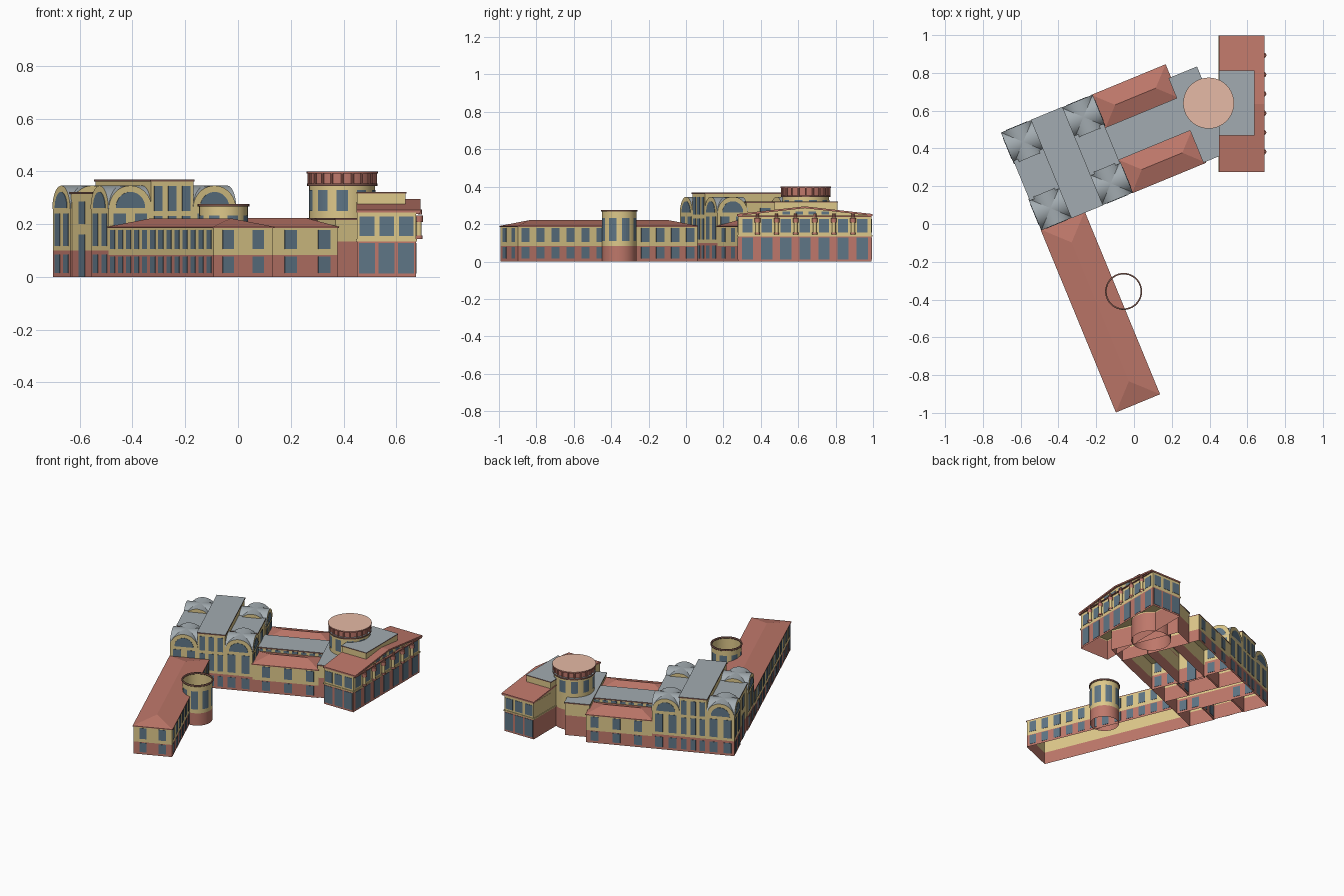
import bpy
from math import sin, cos, pi, radians
from mathutils import Vector

cube = bpy.data.objects.get("Cube")
if cube:
    bpy.data.objects.remove(cube, do_unlink=True)


def material(name, r, g, b):
    m = bpy.data.materials.new(name)
    m.use_nodes = True
    col = [(c / 255) ** 2.2 for c in (r, g, b)] + [1]
    m.diffuse_color = col
    m.node_tree.nodes["Principled BSDF"].inputs["Base Color"].default_value = col
    return m


TAN = material("tan stone", 221, 199, 137)
RED = material("red brick", 189, 119, 106)
TILE = material("roof tile", 188, 118, 105)
GREY = material("grey roof", 161, 170, 175)
GLASS = material("window slate", 95, 117, 133)
PINK = material("pale pink roof", 229, 184, 164)
TRIM = material("dark trim", 128, 90, 80)

# The main building is turned; its frame starts at the corner where the long wing joins
ANG = radians(22.4)
ORIGIN = Vector((-0.49, -0.031))
U, V = Vector((cos(ANG), sin(ANG))), Vector((-sin(ANG), cos(ANG)))


def rect(u0, u1, v0, v1, turned=True):
    pts = [(u0, v0), (u1, v0), (u1, v1), (u0, v1)]
    return [ORIGIN + U * u + V * v if turned else Vector((u, v)) for u, v in pts]


def circle(c, r, n=40):
    return [Vector((c[0] + r * cos(2 * pi * i / n), c[1] + r * sin(2 * pi * i / n))) for i in range(n)]


def outward(a, b):
    d = (b - a).normalized()
    return Vector((d.y, -d.x))


def grow(poly, d):
    out = []
    for i, p in enumerate(poly):
        n1, n2 = outward(poly[i - 1], p), outward(p, poly[(i + 1) % len(poly)])
        out.append(p + (n1 + n2) * (d / (1 + n1.dot(n2))))
    return out


def build(name, verts, faces, mats, smooth=False):
    """mats is one material, or one per face"""
    me = bpy.data.meshes.new(name)
    me.from_pydata([tuple(v) for v in verts], [], faces)
    mats = mats if isinstance(mats, list) else [mats] * len(faces)
    slots = list(dict.fromkeys(mats))
    for m in slots:
        me.materials.append(m)
    for p, m in zip(me.polygons, mats):
        p.material_index = slots.index(m)
    ob = bpy.data.objects.new(name, me)
    bpy.context.collection.objects.link(ob)
    if smooth:
        bpy.ops.object.select_all(action="DESELECT")
        ob.select_set(True)
        bpy.context.view_layer.objects.active = ob
        bpy.ops.object.shade_smooth_by_angle(angle=radians(35))
    return ob


def prism(name, poly, levels, sides, top=None, smooth=False):
    """Stacked wall bands between the levels, open below, with an optional top"""
    n = len(poly)
    verts = [(p.x, p.y, z) for z in levels for p in poly]
    faces, mats = [], []
    for k, m in enumerate(sides):
        for i in range(n):
            j = (i + 1) % n
            faces.append((k * n + i, k * n + j, k * n + n + j, k * n + n + i))
            mats.append(m)
    if top:
        faces.append(tuple(range(len(sides) * n, len(sides) * n + n)))
        mats.append(top)
    return build(name, verts, faces, mats, smooth)


def walls(name, poly, base, height, roof=TAN, smooth=False):
    prism(name + "_walls", poly, (0, base, height), (RED, TAN), TAN, smooth)
    if roof != TAN:
        prism(name + "_roof", grow(poly, 0.004), (height - 0.004, height + 0.004), (TRIM,), roof)


def windows(name, a, b, n, w, rows):
    """Evenly spaced thin window plates on the wall from a to b"""
    d, out = (b - a).normalized(), outward(a, b) * 0.002
    verts, faces = [], []
    for i in range(n):
        c = a + (b - a) * ((i + 0.5) / n)
        for z0, z1 in rows:
            k = len(verts)
            for o in (Vector((0, 0)), out):
                for s, z in ((-1, z0), (1, z0), (1, z1), (-1, z1)):
                    p = c + d * (s * w / 2) + o
                    verts.append((p.x, p.y, z))
            faces.append((k + 4, k + 5, k + 6, k + 7))
            faces += [(k + j, k + (j + 1) % 4, k + 4 + (j + 1) % 4, k + 4 + j) for j in range(4)]
    build(name + "_windows", verts, faces, GLASS)


def facade(name, poly, counts, w, rows):
    for i, n in enumerate(counts):
        if n:
            windows(f"{name}_{i}", poly[i], poly[(i + 1) % len(poly)], n, w, rows)


def round_windows(name, c, r, n, half, z0, z1, turn=0.0):
    verts, faces = [], []
    for i in range(n):
        k = len(verts)
        for s in range(5):
            t = turn + 2 * pi * i / n + half * (s / 2 - 1)
            verts += [(c[0] + r * cos(t), c[1] + r * sin(t), z) for z in (z0, z1)]
        faces += [(k + 2 * s, k + 2 * s + 2, k + 2 * s + 3, k + 2 * s + 1) for s in range(4)]
    build(name + "_windows", verts, faces, GLASS)


def hip_roof(name, poly, z0, z1):
    p = grow(poly, 0.004)
    if (p[1] - p[0]).length < (p[2] - p[1]).length:
        p = p[1:] + p[:1]
    half = (p[2] - p[1]).length / 2
    d = (p[1] - p[0]).normalized() * half
    r0, r1 = (p[0] + p[3]) / 2 + d, (p[1] + p[2]) / 2 - d
    verts = [(q.x, q.y, z0) for q in p] + [(r0.x, r0.y, z1), (r1.x, r1.y, z1)]
    build(name, verts, [(0, 1, 5, 4), (1, 2, 5), (2, 3, 4, 5), (3, 0, 4)], TILE)
    prism(name + "_eave", p, (z0 - 0.005, z0), (TILE,))


def arch(name, mid, across, along, r, length, z, mats, n=20):
    """Half barrel with closed ends"""
    verts = []
    for s in (-1, 1):
        for i in range(n + 1):
            q = mid + across * (r * cos(pi * i / n)) + along * (s * length / 2)
            verts.append((q.x, q.y, z + r * sin(pi * i / n)))
    m = n + 1
    faces = [(i, i + 1, m + i + 1, m + i) for i in range(n)]
    faces += [tuple(range(n, -1, -1)), tuple(range(m, 2 * m))]
    build(name, verts, faces, [mats[0]] * n + [mats[1]] * 2, True)


# Four corner pavilions with crossing barrel vaults
P = 0.176
for u0, tag in ((0, "west"), (0.345, "east")):
    for v0, side in ((0, "south"), (0.38, "north")):
        name = f"{tag}_{side}_pavilion"
        box = rect(u0, u0 + P, v0, v0 + P)
        walls(name, box, 0.1, 0.258)
        facade(name, box, (2, 2, 2, 2), 0.05, ((0.015, 0.085), (0.118, 0.24)))
        mid = (box[0] + box[2]) / 2
        for a, b, way in ((U, V, "long"), (V, U, "cross")):
            arch(f"{name}_{way}_vault", mid, a, b, P / 2, P + 0.004, 0.258, (GREY, TAN))
            arch(f"{name}_{way}_lunette", mid, a, b, 0.06, P + 0.008, 0.262, (GLASS, GLASS))
    # Entrance bays between the pavilions
    bay = rect(u0 + 0.006, u0 + P - 0.006, 0.17, 0.39)
    walls(tag + "_bay", bay, 0.1, 0.318, GREY)
    facade(tag + "_bay", bay, (0, 1, 0, 1), 0.06, ((0, 0.16), (0.2, 0.285)))

# Tall central hall
hall = rect(0.174, 0.347, 0, 0.556)
walls("central_hall", hall, 0.1, 0.366, GREY)
facade("central_hall", hall, (3, 0, 3, 0), 0.034, ((0.015, 0.085), (0.118, 0.23), (0.25, 0.345)))

# Twin tiled ranges and the flat range between them
for v0, side in ((0, "south"), (0.37, "north")):
    box = rect(0.52, 0.938, v0, v0 + 0.186)
    walls(side + "_range", box, 0.083, 0.188)
    bays = rect(0.539, 0.953, v0, v0 + 0.186)
    facade(side + "_range", bays, (3, 0, 3, 0), 0.05, ((0.015, 0.078), (0.105, 0.178)))
    hip_roof(side + "_range_roof", box, 0.19, 0.224)
middle = rect(0.5, 0.94, 0.19, 0.368)
walls("middle_range", middle, 0.083, 0.216, GREY)
facade("middle_range", middle, (8, 0, 8, 0), 0.035, ((0.194, 0.208),))

# Long wing with hipped roof
wing = rect(0, 0.245, -1.04, 0)
walls("long_wing", wing, 0.083, 0.188)
facade("long_wing", wing, (2, 12, 0, 13), 0.046, ((0.015, 0.078), (0.105, 0.178)))
hip_roof("long_wing_roof", wing, 0.19, 0.222)

# Open round turret beside the wing
TURRET = (-0.055, -0.357)
prism("turret_walls", circle(TURRET, 0.092), (0, 0.083, 0.268), (RED, TAN), smooth=True)
round_windows("turret", TURRET, 0.094, 8, 0.24, 0.11, 0.232, pi / 8)
rim = prism("turret_rim", circle(TURRET, 0.094), (0.266, 0.276), (TRIM,), smooth=True)
thick = rim.modifiers.new("thickness", "SOLIDIFY")
thick.thickness, thick.offset = 0.008, 0

# Connecting block
link = rect(0.932, 1.087, 0.006, 0.482)
walls("connecting_block", link, 0.135, 0.22, GREY)

# Round tower with colonnaded lantern
TOWER = (0.395, 0.64)
walls("tower", circle(TOWER, 0.125), 0.135, 0.346, smooth=True)
round_windows("tower", TOWER, 0.127, 10, 0.17, 0.25, 0.33, pi / 10)
prism("tower_cornice", circle(TOWER, 0.133), (0.344, 0.354), (TRIM,), GREY, True)
prism("lantern_drum", circle(TOWER, 0.122), (0.354, 0.392), (RED,), None, True)
for i, c in enumerate(circle(TOWER, 0.127, 20)):
    prism(f"lantern_column_{i}", circle(c, 0.005, 8), (0.354, 0.392), (RED,), None, True)
prism("lantern_roof", circle(TOWER, 0.135), (0.392, 0.4), (TILE,), PINK, True)

# East gallery block with gable front
Y0, Y1 = 0.278, 0.993
gallery = rect(0.452, 0.674, Y0, Y1, False)
walls("gallery", gallery, 0.135, 0.246)
facade("gallery_lower", gallery, (3, 7, 3, 0), 0.06, ((0.012, 0.128),))
facade("gallery_upper", gallery, (3, 7, 3, 0), 0.055, ((0.155, 0.228),))
prism("gallery_string_course", grow(gallery, 0.004), (0.135, 0.143), (TAN,), TAN)


def gable(name, x0, x1, y0, y1, z0, z1, thick, mats):
    ym = (y0 + y1) / 2
    prof = [(y0, z0), (ym, z1), (y1, z0), (y1, z0 - thick), (ym, z1 - thick), (y0, z0 - thick)]
    verts = [(x, y, z) for x in (x0, x1) for y, z in prof]
    faces = [(i, (i + 1) % 6, (i + 1) % 6 + 6, i + 6) for i in range(6)]
    faces += [(0, 5, 4, 1), (1, 4, 3, 2), (6, 7, 10, 11), (7, 8, 9, 10)]
    build(name, verts, faces, mats)


gable("gallery_roof", 0.45, 0.691, Y0 - 0.004, Y1 + 0.004, 0.254, 0.295, 0.01, TILE)
build("gallery_pediment", [(x, y, z) for x in (0.454, 0.678) for y, z in
      ((Y0, 0.246), (Y1, 0.246), ((Y0 + Y1) / 2, 0.29))], [(0, 2, 1), (3, 4, 5)], TAN)
prism("gallery_entablature", rect(0.67, 0.69, Y0, Y1, False), (0.238, 0.246), (RED,), RED)
windows("pediment", Vector((0.678, 0.5)), Vector((0.678, 0.78)), 4, 0.04, ((0.25, 0.268),))

# Columns along the gallery front
for i in range(6):
    c = (0.686, 0.382 + 0.1022 * i)
    prism(f"column_{i}", circle(c, 0.01, 12), (0.15, 0.22), (TAN,), TAN, True)
    for z, r, h, part in ((0.144, 0.014, 0.012, "foot"), (0.208, 0.015, 0.024, "capital")):
        prism(f"column_{part}_{i}", circle(c, r, 12), (z, z + h), (RED,), RED, True)
    prism(f"column_bracket_{i}", circle((0.69, c[1]), 0.008, 8), (0.236, 0.256), (RED,), RED)

# Flat attic on the gallery roof
attic = rect(0.452, 0.635, 0.472, 0.81, False)
prism("attic_walls", attic, (0.246, 0.318), (TAN,), TAN)
prism("attic_roof", grow(attic, 0.003), (0.316, 0.322), (TRIM,), GREY)
